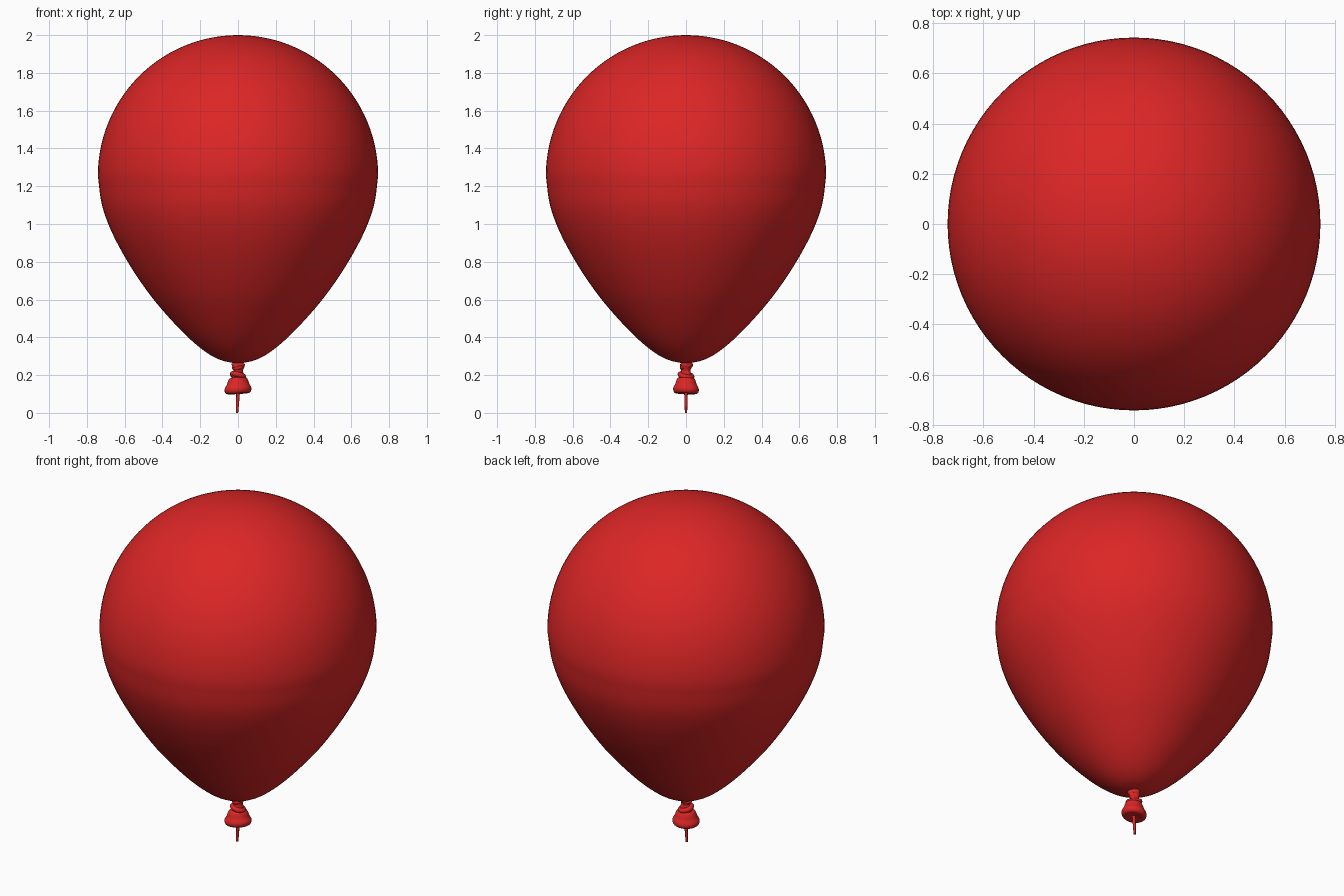
import bpy, bmesh, math
from mathutils import Vector, Matrix

if "Cube" in bpy.data.objects:
    bpy.data.objects.remove(bpy.data.objects["Cube"])

red = bpy.data.materials.new("balloon red")
red.diffuse_color = (0.716, 0.019, 0.019, 1)
red.use_nodes = True
red.node_tree.nodes["Principled BSDF"].inputs["Base Color"].default_value = red.diffuse_color


def finish(name, bm, angle=50):
    bmesh.ops.remove_doubles(bm, verts=bm.verts, dist=1e-5)
    bmesh.ops.recalc_face_normals(bm, faces=bm.faces)
    me = bpy.data.meshes.new(name)
    bm.to_mesh(me)
    bm.free()
    me.materials.append(red)
    ob = bpy.data.objects.new(name, me)
    bpy.context.collection.objects.link(ob)
    bpy.context.view_layer.objects.active = ob
    ob.select_set(True)
    bpy.ops.object.shade_smooth_by_angle(angle=math.radians(angle))
    ob.select_set(False)
    return ob


def smooth_curve(pts, steps=6):
    """Catmull-Rom curve through the points."""
    p = [Vector(q) for q in pts]
    p = [2 * p[0] - p[1]] + p + [2 * p[-1] - p[-2]]
    out = []
    for i in range(1, len(p) - 2):
        a, b, c, d = p[i - 1:i + 3]
        for s in range(steps):
            t = s / steps
            out.append(0.5 * (2 * b + (c - a) * t + (2 * a - 5 * b + 4 * c - d) * t * t
                              + (3 * b - a - 3 * c + d) * t ** 3))
    return out + [p[-2]]


def lathe(name, profile, sides, warp=None, angle=50):
    bm = bmesh.new()
    rings = []
    for r, z in profile:
        ring = []
        for k in range(sides):
            a = 2 * math.pi * k / sides
            v = Vector((max(r, 0) * math.cos(a), max(r, 0) * math.sin(a), z))
            ring.append(bm.verts.new(warp(v, a) if warp else v))
        rings.append(ring)
    for lo, hi in zip(rings, rings[1:]):
        for k in range(sides):
            n = (k + 1) % sides
            bm.faces.new((lo[k], lo[n], hi[n], hi[k]))
    return finish(name, bm, angle)


# Balloon body: round dome above the widest line, tapering below
lower = [(0.0, 0.262), (0.04, 0.267), (0.10, 0.283), (0.175, 0.325), (0.27, 0.405),
         (0.37, 0.51), (0.47, 0.63), (0.575, 0.785), (0.665, 0.95), (0.72, 1.1), (0.742, 1.255)]
dome = [(0.742 * math.cos(t), 1.255 + 0.745 * math.sin(t))
        for t in (math.pi / 2 * i / 28 for i in range(1, 29))]
lathe("balloon_body", smooth_curve(lower, 5) + dome, 96)


# Twisted neck under the body
def twist(v, a):
    f = 1 + 0.12 * math.sin(3 * a + v.z * 60)
    return Vector((v.x * f, v.y * f, v.z))


neck = [(0.0, 0.15), (0.03, 0.16), (0.03, 0.20), (0.024, 0.225), (0.033, 0.25), (0.03, 0.262), (0, 0.275)]
lathe("neck", smooth_curve(neck, 4), 24, twist)


# Tied coils wrapped round the neck, tilted in opposite directions
def coil(name, z, major, minor, tilt_x, tilt_y):
    turn = Matrix.Rotation(tilt_x, 3, 'X') @ Matrix.Rotation(tilt_y, 3, 'Y')
    prof = [(major + minor * math.cos(t), minor * math.sin(t))
            for t in (2 * math.pi * i / 12 for i in range(13))]
    lathe(name, prof, 28, lambda v, a: turn @ v + Vector((0, 0, z)))


coil("upper_coil", 0.243, 0.022, 0.011, 0.2, -0.25)
coil("lower_coil", 0.198, 0.031, 0.014, -0.2, 0.25)


# Flared lip below the knot, slightly uneven
def uneven(v, a):
    f = 1 + 0.05 * math.sin(2 * a + 0.5)
    return Vector((v.x * f, v.y * f, v.z + 0.06 * v.x - 0.04 * v.y))


lip = [(0.0, 0.188), (0.038, 0.186), (0.05, 0.175), (0.058, 0.152), (0.069, 0.13),
       (0.067, 0.112), (0.055, 0.102), (0.03, 0.104), (0.0, 0.11)]
lathe("flared_lip", smooth_curve(lip, 4), 36, uneven)

# Short string stub, leaning a little
stub = [(0, 0), (0.006, 0), (0.008, 0.05), (0.01, 0.12), (0, 0.12)]
lathe("string_stub", stub, 12, lambda v, a: v + Vector((-0.005 + 0.05 * v.z, 0, 0)))
